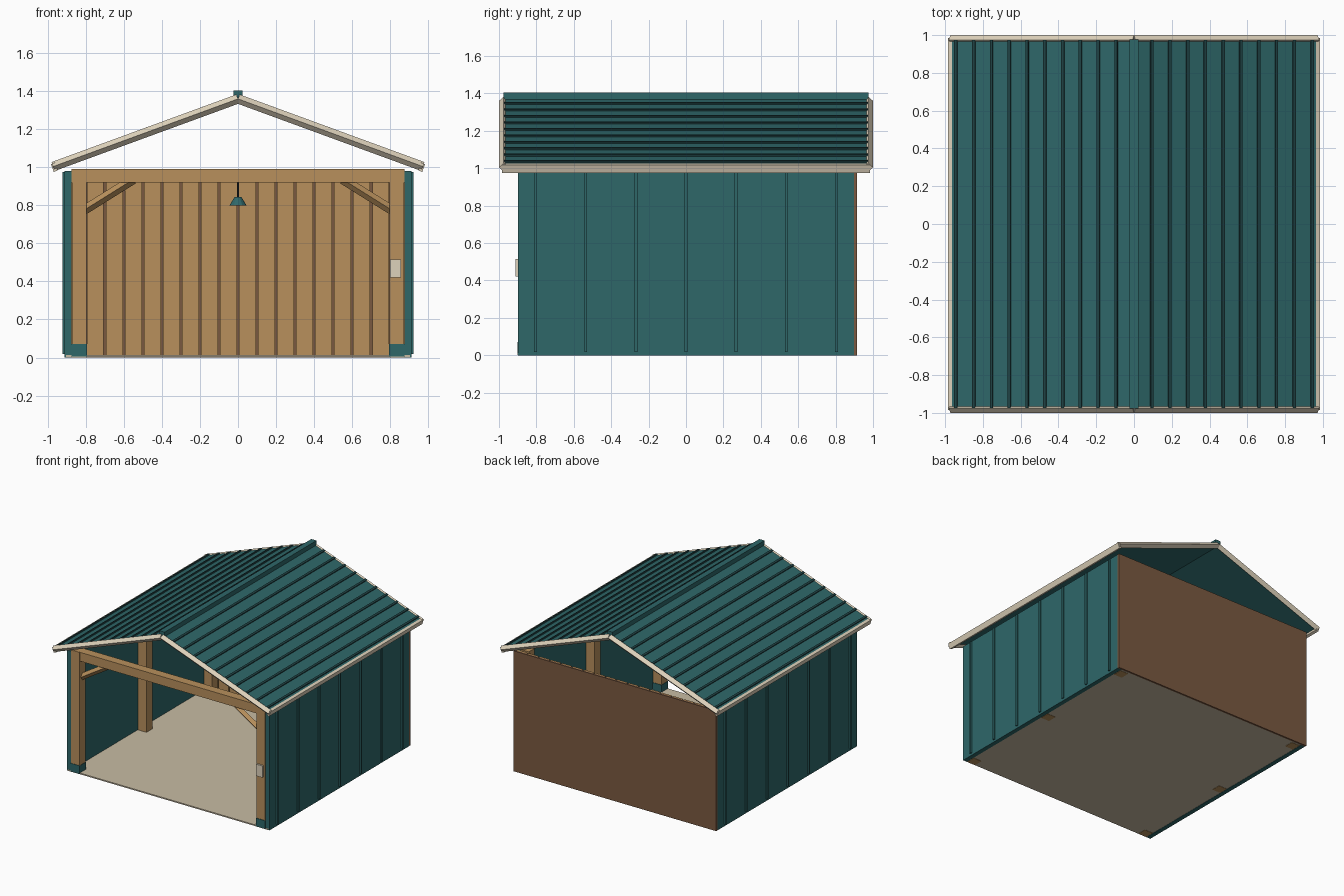
import bpy, math
from mathutils import Matrix, Vector

cube = bpy.data.objects.get("Cube")
if cube:
    bpy.data.objects.remove(cube, do_unlink=True)


def material(name, rgb):
    lin = [(c / 255 / 12.92) if c < 11 else ((c / 255 + 0.055) / 1.055) ** 2.4 for c in rgb]
    m = bpy.data.materials.new(name)
    m.use_nodes = True
    m.diffuse_color = (*lin, 1)
    m.node_tree.nodes["Principled BSDF"].inputs["Base Color"].default_value = (*lin, 1)
    return m


TEAL = material("teal_metal", (46, 103, 105))
DARK = material("dark_teal_seam", (31, 66, 68))
WOOD = material("tan_timber", (184, 144, 92))
BROWN = material("brown_panel", (122, 89, 64))
CREAM = material("cream_trim", (222, 210, 187))
FLOOR = material("beige_concrete", (200, 188, 164))
CORD = material("dark_cord", (40, 44, 45))


def finish(name, mat):
    ob = bpy.context.object
    ob.name = ob.data.name = name
    ob.data.materials.append(mat)
    return ob


def box(name, lo, hi, mat):
    """Axis-aligned box between two corners."""
    lo, hi = Vector(lo), Vector(hi)
    bpy.ops.mesh.primitive_cube_add(size=1)
    ob = finish(name, mat)
    ob.data.transform(Matrix.Translation((lo + hi) / 2) @ Matrix.Diagonal((*(hi - lo), 1)))
    return ob


def bar(name, p, q, width, height, mat, roll=0):
    """Rectangular bar from p to q, rolled about its own length."""
    p, q = Vector(p), Vector(q)
    d = (q - p).normalized()
    side = d.cross(Vector((0, 0, 1))).normalized()
    rot = Matrix((side, d, side.cross(d))).transposed().to_4x4()
    size = Matrix.Diagonal((width, (q - p).length, height, 1))
    spin = Matrix.Rotation(math.radians(roll), 4, 'Y')
    bpy.ops.mesh.primitive_cube_add(size=1)
    ob = finish(name, mat)
    ob.data.transform(Matrix.Translation((p + q) / 2) @ rot @ spin @ size)
    return ob


SLOPE = 0.366
ANGLE = math.degrees(math.atan(SLOPE))


def roof_z(x, lift=0):
    return 1.36 - SLOPE * abs(x) + lift


# Floor slab
box("floor_slab", (-0.905, -0.9, 0.002), (0.905, 0.9, 0.012), FLOOR)

# Back wall: outer panel with spaced boards inside
box("back_panel", (-0.912, 0.898, 0), (0.912, 0.914, 0.98), BROWN)
for i in range(18):
    x = -0.85 + 0.1 * i
    box("back_board", (x - 0.044, 0.885, 0.012), (x + 0.044, 0.9, 0.98), WOOD)

for s, label in ((-1, "right"), (1, "left")):
    def sx(x):
        return s * x

    # Side wall with vertical ribs
    box(label + "_wall", (min(sx(0.876), sx(0.912)), -0.898, 0),
        (max(sx(0.876), sx(0.912)), 0.898, 0.98), TEAL)
    for i in range(-3, 4):
        y = 0.268 * i
        bar(label + "_wall_rib", (sx(0.915), y, 0.018), (sx(0.915), y + 1e-5, 0.975), 0.016, 0.016, TEAL)

    # Posts: front, middle and back
    for y in (-0.86, 0, 0.845):
        box(label + "_post", (sx(0.835) - 0.038, y - 0.038, 0),
            (sx(0.835) + 0.038, y + 0.038, 0.99), WOOD)
    box(label + "_post_base", (sx(0.835) - 0.041, -0.902, 0.004),
        (sx(0.835) + 0.041, -0.818, 0.07), TEAL)

    # Diagonal brace under the front beam
    bar(label + "_brace", (sx(0.83), -0.86, 0.762), (sx(0.55), -0.86, 0.937), 0.035, 0.035, WOOD, 45)

    # Roof slope with seams parallel to the ridge
    bar(label + "_roof", (0, 0, roof_z(0, 0.006)), (sx(0.967), 0, roof_z(0.967, 0.006)),
        1.95, 0.02, TEAL)
    for i in range(1, 11):
        x = 0.0942 * i
        z = roof_z(x, 0.019)
        bar(label + "_roof_seam", (sx(x), -0.974, z), (sx(x), 0.974, z), 0.016, 0.014, DARK, s * ANGLE)

    # Trim along gables and eave
    for y in (-0.975, 0.975):
        bar(label + "_gable_trim", (0, y, roof_z(0)), (sx(0.972), y, roof_z(0.972)),
            0.035, 0.035, CREAM, 45)
    bar(label + "_eave_trim", (sx(0.966), -0.985, 1.0), (sx(0.966), 0.985, 1.0),
        0.022, 0.044, CREAM, s * ANGLE)

# Ridge cap
box("ridge_cap", (-0.023, -0.976, 1.362), (0.023, 0.976, 1.405), TEAL)

# Cross beams
for y, label in ((-0.86, "front"), (0, "middle")):
    box(label + "_beam", (-0.876, y - 0.036, 0.92), (0.876, y + 0.036, 0.992), WOOD)

# Hanging lamp
bpy.ops.mesh.primitive_cylinder_add(vertices=8, radius=0.004, depth=0.08, location=(0, 0, 0.882))
finish("lamp_cord", CORD)
bpy.ops.mesh.primitive_cone_add(vertices=12, radius1=0.045, radius2=0.018, depth=0.045, location=(0, 0, 0.822))
finish("lamp_shade", TEAL)

# Switch box on the front post
box("switch_box", (0.8, -0.912, 0.42), (0.858, -0.895, 0.515), CREAM)
